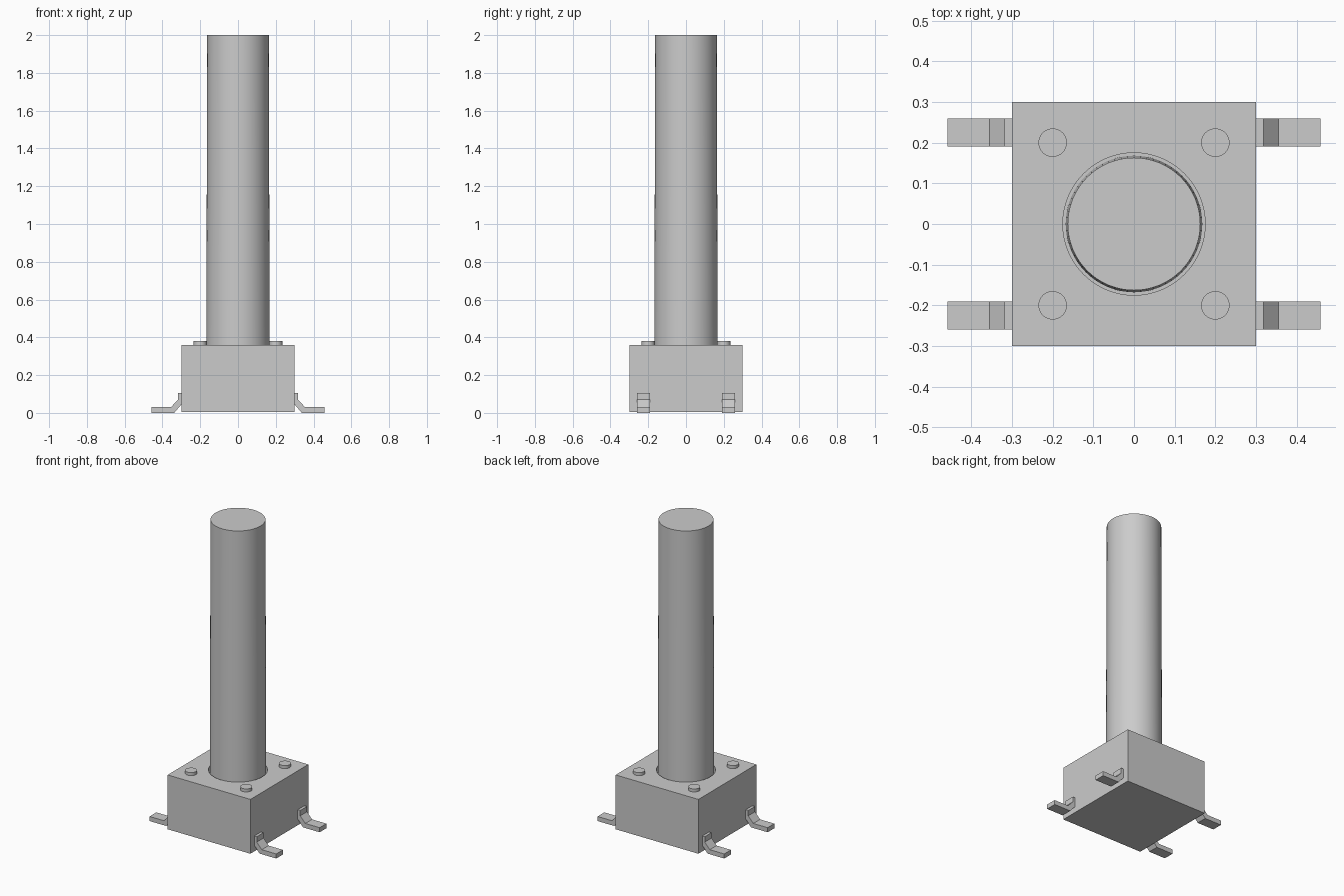
import bpy
import bmesh

cube = bpy.data.objects.get("Cube")
if cube:
    bpy.data.objects.remove(cube, do_unlink=True)

grey = bpy.data.materials.new("plain_grey")
grey.use_nodes = True
GREY = (0.6, 0.6, 0.6, 1)
grey.diffuse_color = GREY
grey.node_tree.nodes["Principled BSDF"].inputs["Base Color"].default_value = GREY


def finish(obj, name, smooth=False):
    obj.name = name
    obj.data.materials.clear()
    obj.data.materials.append(grey)
    if smooth:
        bpy.ops.object.select_all(action='DESELECT')
        obj.select_set(True)
        bpy.context.view_layer.objects.active = obj
        bpy.ops.object.shade_smooth_by_angle()
    return obj


def round_post(name, x, y, r_low, r_high, low, high, sides):
    bpy.ops.mesh.primitive_cone_add(
        vertices=sides, radius1=r_low, radius2=r_high, depth=high - low,
        location=(x, y, (low + high) / 2))
    return finish(bpy.context.object, name, True)


def leg(name, sx, y_low, y_high):
    # bent terminal: side profile extruded across its width
    profile = [(0.295, 0.105), (0.318, 0.105), (0.318, 0.07), (0.355, 0.03),
               (0.459, 0.03), (0.459, 0), (0.338, 0), (0.295, 0.05)]
    bm = bmesh.new()
    face = bm.faces.new([bm.verts.new((sx * x, y_low, z)) for x, z in profile])
    side = bmesh.ops.extrude_face_region(bm, geom=[face])["geom"]
    moved = [v for v in side if isinstance(v, bmesh.types.BMVert)]
    bmesh.ops.translate(bm, verts=moved, vec=(0, y_high - y_low, 0))
    bmesh.ops.recalc_face_normals(bm, faces=bm.faces)
    mesh = bpy.data.meshes.new(name)
    bm.to_mesh(mesh)
    bm.free()
    obj = bpy.data.objects.new(name, mesh)
    bpy.context.collection.objects.link(obj)
    finish(obj, name)


# housing with a round well for the plunger
bpy.ops.mesh.primitive_cube_add(size=1, location=(0, 0, 0.182))
housing = bpy.context.object
housing.scale = (0.6, 0.6, 0.356)
finish(housing, "housing")
cutter = round_post("well_cutter", 0, 0, 0.175, 0.175, 0.28, 0.45, 64)
cutter.hide_render = True
cut = housing.modifiers.new("well", 'BOOLEAN')
cut.operation = 'DIFFERENCE'
cut.solver = 'EXACT'
cut.object = cutter
bpy.context.view_layer.objects.active = housing
bpy.ops.object.modifier_apply(modifier=cut.name)
bpy.data.objects.remove(cutter, do_unlink=True)
finish(housing, "housing", True)

# long, slightly tapered plunger
round_post("plunger", 0, 0, 0.168, 0.163, 0.27, 2.0, 64)

# corner rivets and legs
for sx, side in ((1, "left"), (-1, "right")):
    for sy, end in ((-1, "front"), (1, "back")):
        round_post(f"{end}_{side}_rivet", sx * 0.2, sy * 0.2,
                   0.035, 0.035, 0.35, 0.38, 32)
        leg(f"{end}_{side}_leg", sx, *sorted((sy * 0.19, sy * 0.26)))
